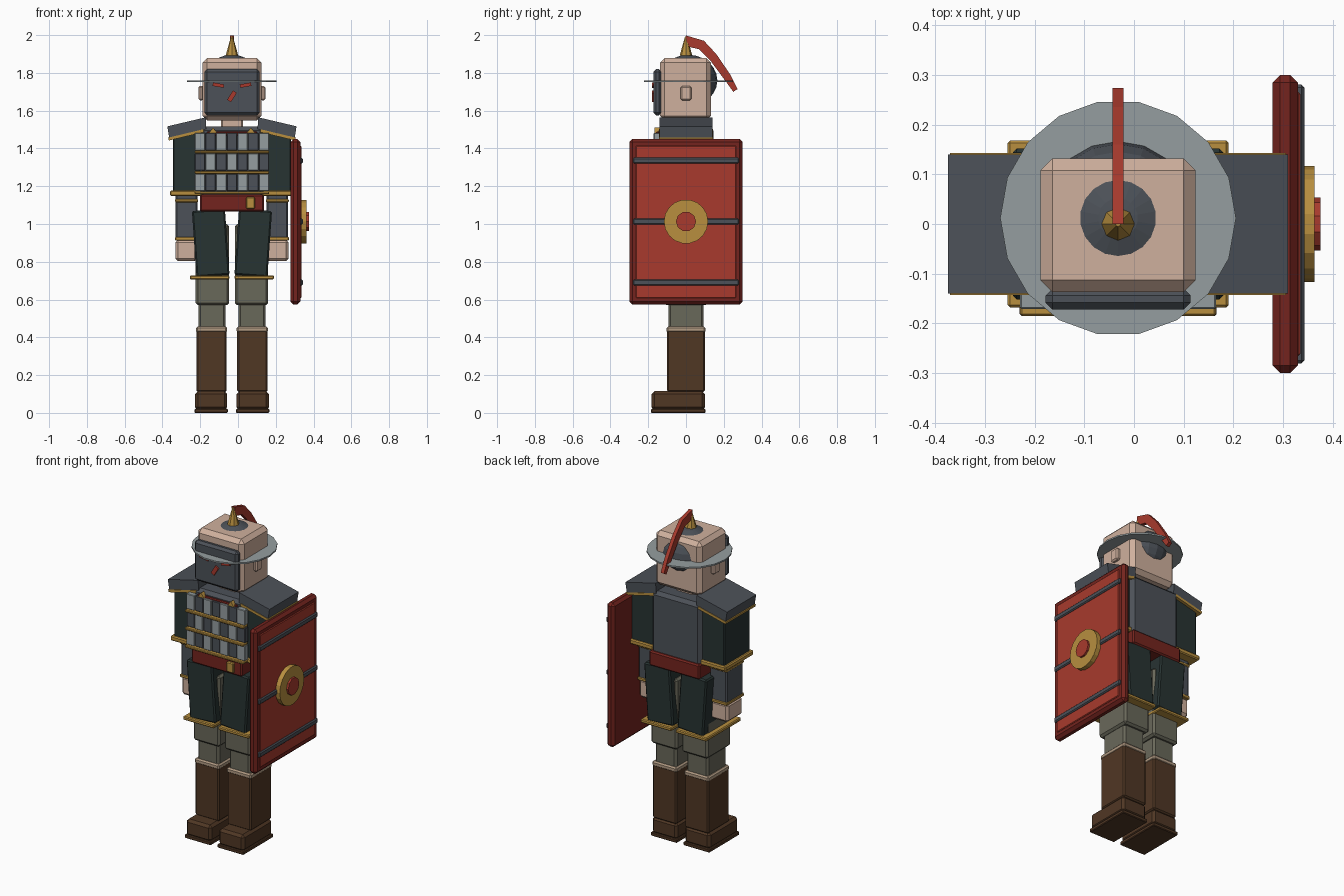
import bpy, bmesh, math
from mathutils import Matrix, Vector

if "Cube" in bpy.data.objects:
    bpy.data.objects.remove(bpy.data.objects["Cube"])

CX = -0.032  # body centre line


def mat(name, hexcol):
    m = bpy.data.materials.new(name)
    c = [int(hexcol[i:i + 2], 16) / 255 for i in (0, 2, 4)]
    m.diffuse_color = [((v + 0.055) / 1.055) ** 2.4 if v > 0.04 else v / 12.92 for v in c] + [1]
    m.use_nodes = True
    m.node_tree.nodes["Principled BSDF"].inputs["Base Color"].default_value = m.diffuse_color
    return m


SKIN = mat("skin", "CFB09D")
STEEL = mat("dark_steel", "4C5158")
CLOTH = mat("dark_green_cloth", "273332")
GOLD = mat("gold", "B88F3F")
RED = mat("red", "A83A2D")
MAROON = mat("maroon", "74241E")
SILVER = mat("silver", "959EA0")
OLIVE = mat("olive_cloth", "69685A")
BROWN = mat("brown_leather", "503724")
BEIGE = mat("beige_cuff", "B39C84")


def finish(name, bm, m):
    bmesh.ops.recalc_face_normals(bm, faces=bm.faces)
    me = bpy.data.meshes.new(name)
    bm.to_mesh(me)
    bm.free()
    me.materials.append(m)
    ob = bpy.data.objects.new(name, me)
    bpy.context.collection.objects.link(ob)
    return ob


def box(name, m, x, y, z, bevel=0.006, tilt=0.0):
    """Bevelled box from (min, max) ranges; tilt turns it about y."""
    bm = bmesh.new()
    bmesh.ops.create_cube(bm, size=1)
    size = Vector((x[1] - x[0], y[1] - y[0], z[1] - z[0]))
    mid = Vector((x[0] + x[1], y[0] + y[1], z[0] + z[1])) / 2
    bmesh.ops.scale(bm, vec=size, verts=bm.verts)
    if bevel:
        bmesh.ops.bevel(bm, geom=bm.edges[:], offset=min(bevel, min(size) * 0.4),
                        segments=1, affect='EDGES')
    bm.transform(Matrix.Translation(mid) @ Matrix.Rotation(tilt, 4, 'Y'))
    return finish(name, bm, m)


def pair(name, m, x, y, z, bevel=0.006, tilt=0.0):
    """Two boxes mirrored about the body; x is the distance from the centre line."""
    for s, side in ((-1, "right"), (1, "left")):
        box(f"{name}_{side}", m, sorted((CX + s * x[0], CX + s * x[1])), y, z, bevel, s * tilt)


def prism(name, m, pts, lo, hi, axis):
    """Extrude a profile: axis 'Y' takes (x, z) points, axis 'X' takes (y, z) points."""
    bm = bmesh.new()
    put = (lambda p, d: (p[0], d, p[1])) if axis == 'Y' else (lambda p, d: (d, p[0], p[1]))
    a = [bm.verts.new(put(p, lo)) for p in pts]
    b = [bm.verts.new(put(p, hi)) for p in pts]
    bm.faces.new(a)
    bm.faces.new(b)
    n = len(pts)
    for i in range(n):
        bm.faces.new((a[i], a[(i + 1) % n], b[(i + 1) % n], b[i]))
    return finish(name, bm, m)


def cone(name, m, loc, r1, r2, depth, sides, along_x=False, spin=0.0):
    bm = bmesh.new()
    bmesh.ops.create_cone(bm, cap_ends=True, segments=sides, radius1=r1, radius2=r2, depth=depth)
    turn = Matrix.Rotation(math.pi / 2, 4, 'Y') if along_x else Matrix.Identity(4)
    bm.transform(Matrix.Translation(loc) @ turn @ Matrix.Rotation(spin, 4, 'Z'))
    return finish(name, bm, m)


# Boots and legs
pair("sole", BROWN, (0.022, 0.198), (-0.185, 0.103), (0, 0.022), 0.004)
pair("foot", BROWN, (0.025, 0.195), (-0.182, 0.1), (0.015, 0.115), 0.015)
pair("boot_shaft", BROWN, (0.028, 0.188), (-0.1, 0.1), (0.11, 0.44), 0.008)
pair("boot_cuff", BEIGE, (0.025, 0.19), (-0.103, 0.103), (0.425, 0.457), 0.008)
pair("knee", OLIVE, (0.034, 0.178), (-0.093, 0.093), (0.44, 0.59), 0.012)
pair("thigh", OLIVE, (0.015, 0.192), (-0.115, 0.115), (0.57, 1.0), 0.012)

# Hanging thigh armour
pair("thigh_guard", CLOTH, (0.025, 0.2), (-0.152, 0.152), (0.725, 1.075), 0.008, math.radians(4))
pair("thigh_guard_trim", GOLD, (0.014, 0.222), (-0.168, 0.168), (0.706, 0.728), 0.005)

# Torso, neck and belt
box("torso", STEEL, (CX - 0.168, CX + 0.168), (-0.145, 0.145), (1.1, 1.515), 0.02)
box("neck", SKIN, (CX - 0.058, CX + 0.058), (-0.06, 0.06), (1.5, 1.57), 0.008)
box("neck_scarf", MAROON, (CX - 0.133, CX + 0.133), (-0.158, -0.12), (1.465, 1.49), 0.005)
box("belt", MAROON, (CX - 0.17, CX + 0.17), (-0.16, 0.16), (1.065, 1.155), 0.008)
box("belt_buckle", GOLD, (0.043, 0.09), (-0.175, -0.15), (1.08, 1.142), 0.005)

# Chest plates in a chequered pattern, divided by gold strips
step = 0.396 / 7
for row in range(3):
    z0 = 1.39 - row * 0.108
    for col in range(7):
        x0 = CX - 0.198 + col * step
        light = (row + col) % 2 == 0
        box(f"chest_plate_{row}_{col}", SILVER if light else STEEL, (x0 + 0.001, x0 + step - 0.001),
            (-0.171 if light else -0.167, -0.138), (z0, z0 + 0.092), 0.003)
    box(f"chest_strip_{row}", GOLD, (CX - 0.197, CX + 0.197), (-0.185, -0.138),
        (z0 - 0.016, z0 - 0.001), 0.004)
for s in (-1, 1):
    x = CX + s * 0.1
    prism("chest_clasp", GOLD, [(x - 0.022, 1.482), (x + 0.022, 1.482), (x, 1.51)], -0.168, -0.14, 'Y')

# Arms
pair("sleeve", CLOTH, (0.15, 0.313), (-0.125, 0.125), (1.17, 1.49), 0.006)
pair("sleeve_trim", GOLD, (0.16, 0.328), (-0.137, 0.137), (1.148, 1.178), 0.006)
pair("forearm", STEEL, (0.182, 0.298), (-0.08, 0.08), (0.92, 1.16), 0.008)
pair("forearm_trim", GOLD, (0.179, 0.301), (-0.084, 0.084), (1.115, 1.132), 0.004)
pair("wrist_trim", GOLD, (0.179, 0.301), (-0.084, 0.084), (0.912, 0.932), 0.004)
pair("hand", SKIN, (0.182, 0.3), (-0.075, 0.075), (0.803, 0.918), 0.015)
pair("thumb", SKIN, (0.166, 0.19), (-0.065, -0.02), (0.83, 0.9), 0.008)

# Sloping shoulder pads
for s, side in ((-1, "right"), (1, "left")):
    pad = [(0.138, 1.565), (0.342, 1.517), (0.332, 1.455), (0.136, 1.503)]
    trim = [(0.15, 1.502), (0.338, 1.457), (0.334, 1.442), (0.15, 1.486)]
    prism(f"shoulder_pad_{side}", STEEL, [(CX + s * x, z) for x, z in pad], -0.14, 0.14, 'Y')
    prism(f"shoulder_trim_{side}", GOLD, [(CX + s * x, z) for x, z in trim], -0.143, 0.143, 'Y')

# Head, ears and mask
box("head", SKIN, (CX - 0.156, CX + 0.156), (-0.137, 0.132), (1.548, 1.878), 0.024)
pair("ear", SKIN, (0.15, 0.178), (-0.028, 0.028), (1.655, 1.73), 0.008)
box("face_mask", STEEL, (CX - 0.146, CX + 0.146), (-0.172, -0.13), (1.575, 1.82), 0.014)
pair("mask_eye", RED, (0.042, 0.102), (-0.18, -0.171), (1.726, 1.744), 0, math.radians(-10))
box("mask_nose", RED, (CX - 0.029, CX + 0.029), (-0.18, -0.171), (1.664, 1.688), 0, math.radians(-58))

# Helmet: cap poking through the head, brim, spike and plume
bm = bmesh.new()
bmesh.ops.create_uvsphere(bm, u_segments=18, v_segments=12, radius=1)
bm.transform(Matrix.Translation((CX, 0.012, 1.76)) @ Matrix.Diagonal((0.154, 0.154, 0.136, 1)))
finish("helmet_cap", bm, STEEL)
cone("helmet_brim", SILVER, (CX, 0.012, 1.755), 0.237, 0.237, 0.009, 18, spin=math.pi / 2)
cone("helmet_spike", GOLD, (CX, 0, 1.943), 0.033, 0.005, 0.1, 8)
prism("helmet_plume", RED,
      [(0, 1.998), (0.095, 1.97), (0.16, 1.9), (0.235, 1.79), (0.273, 1.714),
       (0.25, 1.7), (0.218, 1.745), (0.133, 1.86), (0.07, 1.925), (0.005, 1.94)],
      CX - 0.011, CX + 0.011, 'X')

# Shield carried on the left arm
box("shield_frame", MAROON, (0.278, 0.33), (-0.3, 0.3), (0.573, 1.45), 0.016)
box("shield_panel", RED, (0.32, 0.335), (-0.265, 0.265), (0.608, 1.415), 0.004)
for i, z in enumerate((0.69, 1.013, 1.335)):
    box(f"shield_band_{i}", STEEL, (0.32, 0.343), (-0.28, 0.28), (z - 0.016, z + 0.016), 0.006)
cone("shield_boss", GOLD, (0.345, 0, 1.013), 0.117, 0.117, 0.036, 18, True)
cone("shield_boss_core", RED, (0.35, 0, 1.013), 0.053, 0.053, 0.05, 10, True)
